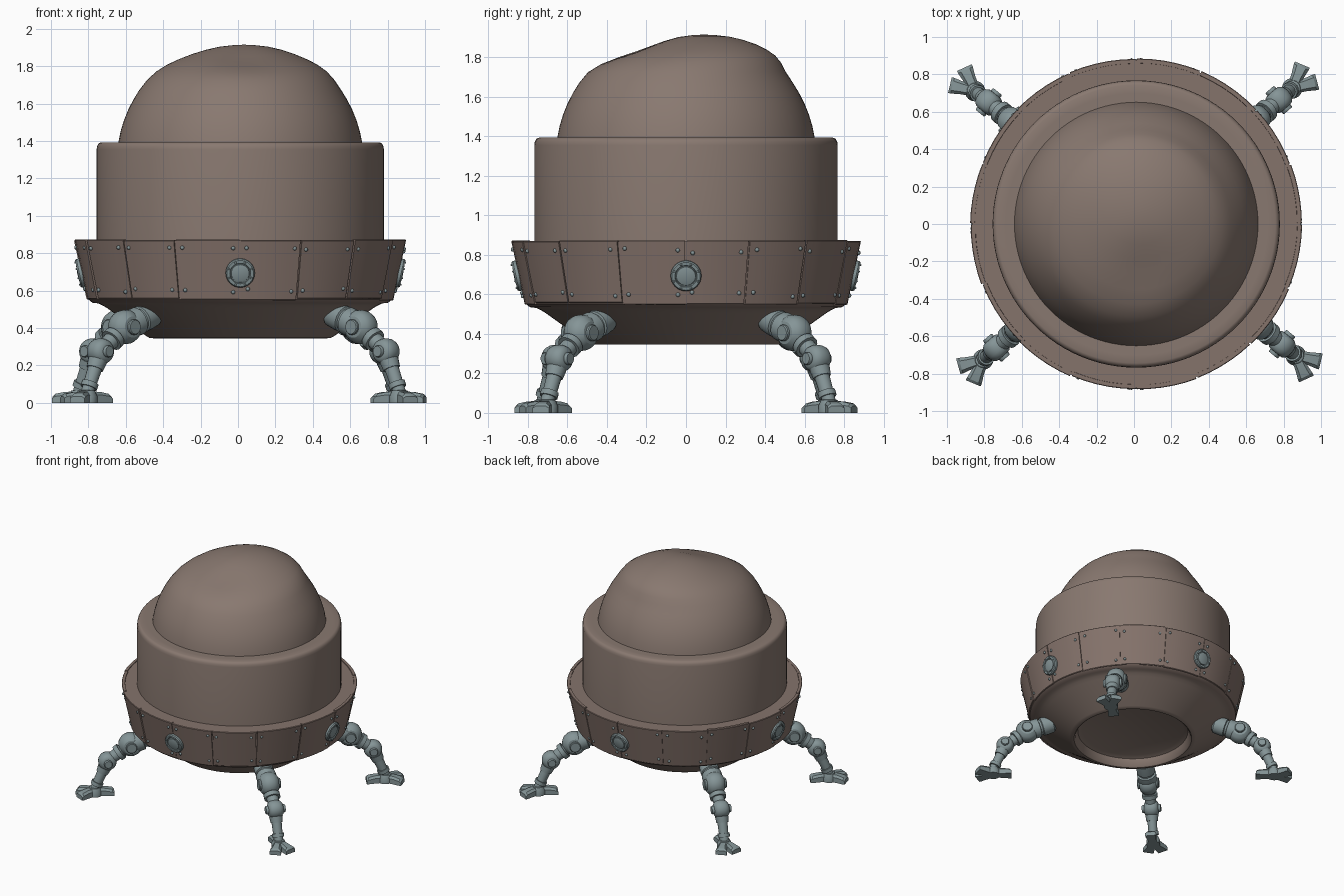
import bpy, bmesh, math, random
from mathutils import Vector, Matrix

if "Cube" in bpy.data.objects:
    bpy.data.objects.remove(bpy.data.objects["Cube"])

random.seed(4)
CX = 0.012                                  # hull axis offset


def material(name, rgb):
    m = bpy.data.materials.new(name)
    m.diffuse_color = (*rgb, 1)
    m.use_nodes = True
    m.node_tree.nodes["Principled BSDF"].inputs["Base Color"].default_value = m.diffuse_color
    return m


BROWN = material("hull_brown", (0.25, 0.19, 0.162))
RUST = material("plate_brown", (0.235, 0.172, 0.148))
STEEL = material("steel_grey", (0.235, 0.30, 0.31))


def finish(bm, name, mat, angle=35, matrix=None):
    bmesh.ops.recalc_face_normals(bm, faces=bm.faces)
    me = bpy.data.meshes.new(name)
    bm.to_mesh(me)
    bm.free()
    me.materials.append(mat)
    me.polygons.foreach_set("use_smooth", [True] * len(me.polygons))
    me.set_sharp_from_angle(angle=math.radians(angle))
    ob = bpy.data.objects.new(name, me)
    bpy.context.collection.objects.link(ob)
    if matrix:
        ob.matrix_world = matrix
    return ob


def lathe(bm, profile, origin=(0, 0, 0), axis=(0, 0, 1), n=24):
    """Revolve (radius, height) points about an axis; zero radius closes the end."""
    rot = Vector((0, 0, 1)).rotation_difference(Vector(axis).normalized())
    o, rings = Vector(origin), []
    for r, h in profile:
        k = 1 if r == 0 else n
        rings.append([bm.verts.new(o + rot @ Vector((r * math.cos(2 * math.pi * i / n),
                      r * math.sin(2 * math.pi * i / n), h))) for i in range(k)])
    for a, b in zip(rings, rings[1:]):
        for i in range(n):
            j = (i + 1) % n
            q = [a[i % len(a)], a[j % len(a)], b[j % len(b)], b[i % len(b)]]
            q = list(dict.fromkeys(q))
            if len(q) > 2:
                bm.faces.new(q)


def rod(bm, p, q, r0, r1, n=16):
    p, q = Vector(p), Vector(q)
    d = (q - p).length
    lathe(bm, [(0, 0), (r0, 0), (r1, d), (0, d)], p, q - p, n)


HULL = Matrix.Translation((CX, 0, 0))

# Lopsided dome
bm = bmesh.new()
pts = [(.655, 1.37), (.65, 1.40), (.64, 1.45), (.622, 1.51), (.60, 1.565), (.572, 1.62),
       (.54, 1.672), (.50, 1.727), (.455, 1.772), (.40, 1.809), (.34, 1.838), (.27, 1.866),
       (.20, 1.888), (.13, 1.904), (.06, 1.912), (0, 1.915)]
lathe(bm, pts, n=96)
for v in bm.verts:
    t = min(max((v.co.z - 1.70) / .20, 0), 1)
    v.co.y += .09 * t * t * (3 - 2 * t)
    v.co.x += .02 * t
    d2 = (v.co.x - .04) ** 2 + (v.co.y + .27) ** 2
    v.co.z -= .018 * math.exp(-d2 / .025)
finish(bm, "dome", BROWN, 50, HULL)

# Drum with a rounded upper lip
bm = bmesh.new()
lathe(bm, [(.768, .84), (.768, 1.355), (.765, 1.373), (.757, 1.387), (.744, 1.393),
           (.70, 1.393), (.60, 1.393)], n=96)
finish(bm, "drum", BROWN, 40, HULL)

# Skirt core behind the plates, and its flat deck
bm = bmesh.new()
lathe(bm, [(.75, .868), (.878, .868), (.872, .84), (.812, .552), (.79, .535), (.73, .53)], n=96)
finish(bm, "skirt_core", RUST, 35, HULL)

# Conical belly with a recessed bottom
bm = bmesh.new()
lathe(bm, [(.79, .537), (.755, .53), (.735, .52), (.71, .505), (.50, .355), (.485, .347),
           (.465, .345), (.455, .352), (.435, .41), (.40, .425), (0, .43)], n=96)
finish(bm, "belly", BROWN, 40, HULL)


def wall(z):                                # skirt outer radius at a height
    return .818 + (z - .552) / (.87 - .552) * .068


# Skirt plates, slightly uneven, with corner rivets
N, SEG = 16, 5
seams = [-90 + 22.5 * i + (0 if i % 4 == 0 else random.uniform(-1.8, 1.8)) for i in range(N)]
plates, rivets = bmesh.new(), bmesh.new()
for i in range(N):
    a0 = seams[i] + .3
    a1 = (seams[i + 1] if i < N - 1 else seams[0] + 360) - .3
    lo, hi = .552 + random.uniform(-.006, .006), .872 + random.uniform(-.003, .003)
    out0, out1 = random.uniform(-.003, .004), random.uniform(-.003, .004)
    cols = []
    for s in range(SEG + 1):
        t = s / SEG
        a = math.radians(a0 + (a1 - a0) * t)
        off = out0 + (out1 - out0) * t
        cols.append([plates.verts.new(((wall(z) + off + dr) * math.cos(a),
                                       (wall(z) + off + dr) * math.sin(a), z))
                     for z, dr in ((lo, -.025), (lo, -.004), (lo + .004, 0),
                                   (hi - .004, 0), (hi, -.004), (hi, -.025))])
    for c, d in zip(cols, cols[1:]):
        for k in range(6):
            m = (k + 1) % 6
            plates.faces.new((c[k], d[k], d[m], c[m]))
    plates.faces.new(cols[0])
    plates.faces.new(cols[-1][::-1])
    for a in (a0 + 2.2, a1 - 2.2):
        for z in (.60, .82):
            z += random.uniform(-.012, .012)
            r, b = wall(z), math.radians(a + random.uniform(-.5, .5))
            bmesh.ops.create_uvsphere(rivets, u_segments=8, v_segments=6, radius=.011,
                                      matrix=Matrix.Translation((r * math.cos(b), r * math.sin(b), z)))
finish(plates, "skirt_plates", RUST, 35, HULL)
finish(rivets, "skirt_rivets", STEEL, 60, HULL)

# Four portholes with bolted rims
for name, ang in (("front", -90), ("right", 0), ("back", 90), ("left", 180)):
    bm = bmesh.new()
    lathe(bm, [(0, -.03), (.078, -.03), (.078, .012), (.072, .02), (.056, .02), (.053, .010),
               (.050, .010), (.048, .018), (.04, .021), (0, .023)], n=32)
    for k in range(8):
        b = math.radians(45 * k + 22.5)
        bmesh.ops.create_uvsphere(bm, u_segments=8, v_segments=6, radius=.006,
            matrix=Matrix.Translation((.065 * math.cos(b), .065 * math.sin(b), .021)))
    mat = (HULL @ Matrix.Rotation(math.radians(ang), 4, 'Z') @ Matrix.Translation((wall(.695), 0, .695))
           @ Matrix.Rotation(math.radians(90 + 12), 4, 'Y'))
    finish(bm, name + "_porthole", STEEL, 35, mat)


def joint(bm, p, r, w):
    """Rounded hinge barrel on the sideways axis with a raised cap on each side."""
    prof = [(0, w), (r * .40, w), (r * .45, w - .006), (r * .45, w - .018), (r * .62, w - .02)]
    prof += [(r * .86, w * .55), (r * .97, w * .28)]
    prof = prof + [(r, 0)] + [(a, -h) for a, h in reversed(prof)]
    lathe(bm, prof, p, (0, 1, 0), 28)


def toe(bm, origin, deg, length):
    """Wedge toe, widening and dropping toward its tip."""
    rot = Matrix.Rotation(math.radians(deg), 3, 'Z')
    sections = []
    for x, w, h in ((-.01, .028, .062), (length * .55, .035, .058),
                    (length * .9, .043, .048), (length, .043, .034)):
        sections.append([bm.verts.new(Vector(origin) + rot @ Vector((x, y, z)))
                         for y, z in ((-w, 0), (w, 0), (w, h * .7), (w * .6, h),
                                      (-w * .6, h), (-w, h * .7))])
    for a, b in zip(sections, sections[1:]):
        for k in range(6):
            m = (k + 1) % 6
            bm.faces.new((a[k], a[m], b[m], b[k]))
    bm.faces.new(sections[0])
    bm.faces.new(sections[-1][::-1])


# Legs: radial direction is local x
hip, knee, ankle = Vector((.835, 0, .405)), Vector((1.01, 0, .275)), Vector((1.105, 0, .055))
for name, ang, shift in (("back_right", 41, 0), ("front_right", -39.5, 0),
                         ("back_left", 140.5, .012), ("front_left", 221.5, -.012)):
    bm = bmesh.new()
    top = Vector((.64, 0, .475))
    d = hip - top
    lathe(bm, [(0, -.02), (.05, -.015), (.068, 0), (.072, .05), (.072, .085), (.062, .09),
               (.062, .105), (.076, .11), (.076, .17), (.06, .22), (0, .22)], top, d, 24)
    joint(bm, hip, .092, .085)
    t = knee - hip
    rod(bm, hip, knee, .05, .042)
    rod(bm, hip + t * .40, hip + t * .56, .062, .062)
    joint(bm, knee, .07, .075)
    s = ankle - knee
    rod(bm, knee, ankle, .042, .034)
    rod(bm, knee + s * .22, knee + s * .42, .052, .046)
    rod(bm, knee + s * .76, knee + s * .88, .046, .046)
    lathe(bm, [(0, 0), (.055, 0), (.055, .035), (.042, .065), (0, .075)],
          (ankle.x, 0, 0), n=20)
    for deg, length in ((-26, .138), (26, .138), (180, .145)):
        toe(bm, (ankle.x, 0, 0), deg, length)
    mat = (HULL @ Matrix.Rotation(math.radians(ang), 4, 'Z') @ Matrix.Translation((shift, 0, 0)))
    finish(bm, name + "_leg", STEEL, 32, mat)
